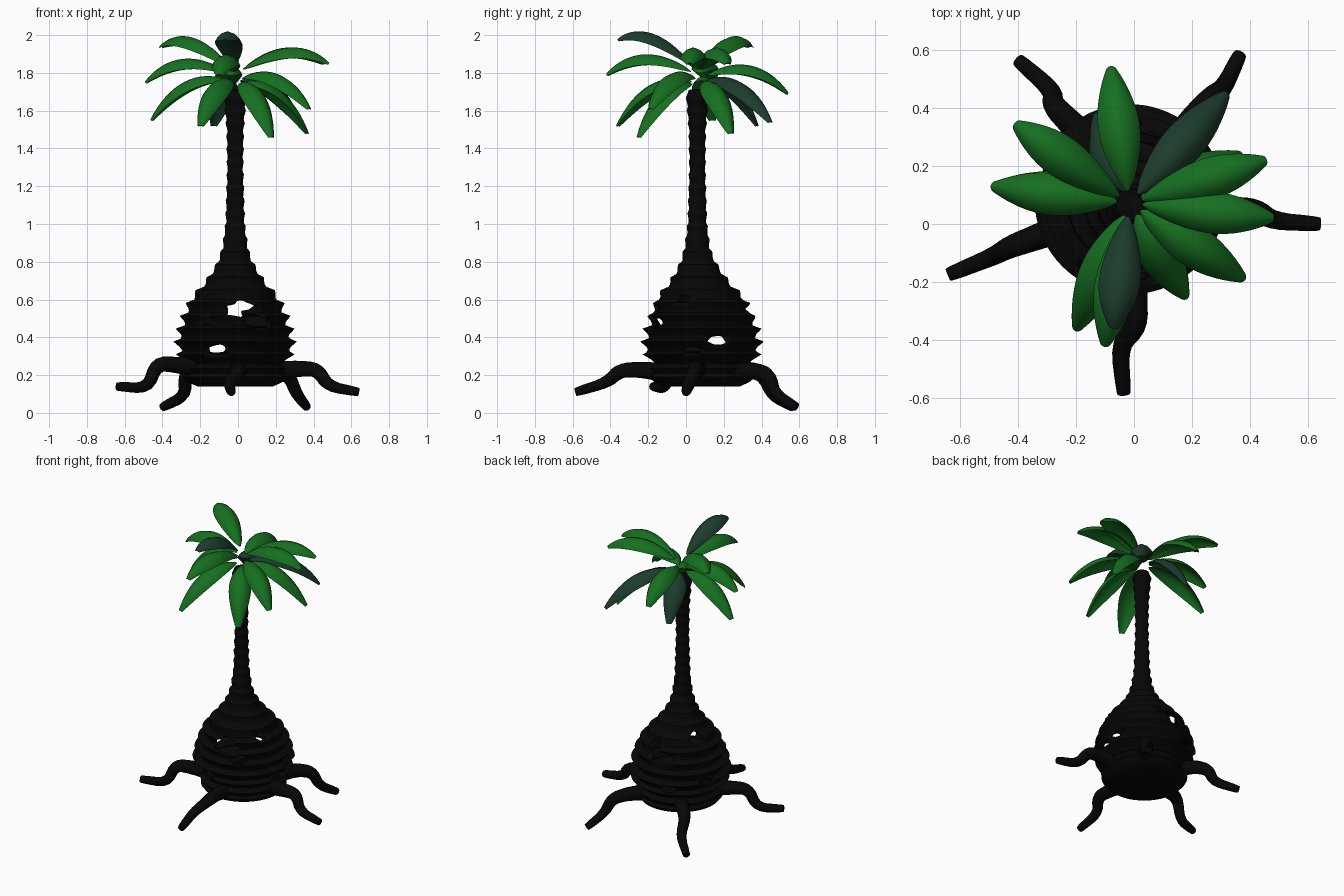
import bpy, bmesh, math
from mathutils import Vector

if "Cube" in bpy.data.objects:
    bpy.data.objects.remove(bpy.data.objects["Cube"])

AX, AY = -0.015, 0.06          # axis of the slim trunk
BY = 0.085                     # axis of the bulbous base


def material(name, rgb):
    m = bpy.data.materials.new(name)
    m.diffuse_color = (*rgb, 1)
    m.use_nodes = True
    m.node_tree.nodes["Principled BSDF"].inputs["Base Color"].default_value = m.diffuse_color
    return m


BARK = material("bark", (0.002, 0.002, 0.002))
GREEN = material("leaf_green", (0.008, 0.16, 0.015))
DARK = material("leaf_dark", (0.012, 0.045, 0.025))


def finish(bm, name, mat, angle):
    bmesh.ops.recalc_face_normals(bm, faces=bm.faces)
    me = bpy.data.meshes.new(name)
    bm.to_mesh(me)
    bm.free()
    ob = bpy.data.objects.new(name, me)
    bpy.context.collection.objects.link(ob)
    me.materials.append(mat)
    bpy.ops.object.select_all(action='DESELECT')
    ob.select_set(True)
    bpy.context.view_layer.objects.active = ob
    bpy.ops.object.shade_smooth_by_angle(angle=math.radians(angle))
    return ob


def sweep(name, path, section, mat):
    """Closed tube along path; section(t) gives (side, up) offsets."""
    bm = bmesh.new()
    rings, n = [], len(path)
    for i, p in enumerate(path):
        tan = (path[min(i + 1, n - 1)] - path[max(i - 1, 0)]).normalized()
        side = tan.cross(Vector((0, 0, 1))).normalized()
        up = side.cross(tan)
        rings.append([bm.verts.new(p + side * s + up * u) for s, u in section(i / (n - 1))])
    k = len(rings[0])
    for a, b in zip(rings, rings[1:]):
        for j in range(k):
            bm.faces.new((a[j], a[(j + 1) % k], b[(j + 1) % k], b[j]))
    bm.faces.new(rings[0])
    bm.faces.new(rings[-1])
    return finish(bm, name, mat, 60)


# Trunk: outer radius against height, bulbous below and slim above
ENV = [(.25, .285), (.34, .33), (.41, .325), (.48, .305), (.55, .28), (.62, .24),
       (.68, .18), (.74, .135), (.80, .098), (.87, .073), (1.0, .054), (1.3, .045),
       (1.5, .048), (1.66, .062), (1.74, .055)]


def env(z):
    for (z0, r0), (z1, r1) in zip(ENV, ENV[1:]):
        if z <= z1:
            return r0 + (r1 - r0) * max(0, (z - z0) / (z1 - z0))
    return ENV[-1][1]


def axis_y(z):
    return BY + (AY - BY) * min(1, max(0, (z - .5) / .35))


profile = [(.001, .14), (.20, .14), (.255, .165), (.275, .19), (.262, .21), (.28, .235)]
z = .26
while z < 1.68:
    for dz, cut in ((0, .14), (.012, .13), (.024, .10), (.036, .05), (.05, 0), (.06, .08)):
        profile.append((env(z + dz) * (1 - cut), z + dz))
    z += .068
profile += [(.045, 1.71), (.001, 1.715)]

# Openings in the hollow base: angle, height, half-angle, half-height
HOLES = [(-82, .55, 20, .05), (-63, .48, 15, .03), (-107, .33, 13, .03), (-23, .60, 10, .025),
         (15, .38, 12, .03), (-10, .33, 8, .02), (78, .58, 14, .035), (98, .52, 16, .045),
         (110, .34, 12, .025), (155, .64, 14, .035), (163, .38, 13, .03), (-125, .49, 10, .025)]


def in_hole(c):
    ang = math.degrees(math.atan2(c.y - axis_y(c.z), c.x - AX))
    return any((((ang - a + 180) % 360 - 180) / da) ** 2 + ((c.z - h) / dh) ** 2 < 1
               for a, h, da, dh in HOLES)


bm = bmesh.new()
SEG = 72
rings = [[bm.verts.new((AX + r * math.cos(2 * math.pi * j / SEG),
                        axis_y(zz) + r * math.sin(2 * math.pi * j / SEG), zz)) for j in range(SEG)]
         for r, zz in profile]
for a, b in zip(rings, rings[1:]):
    for j in range(SEG):
        bm.faces.new((a[j], a[(j + 1) % SEG], b[(j + 1) % SEG], b[j]))
bm.faces.new(rings[0])
bm.faces.new(rings[-1])
bmesh.ops.recalc_face_normals(bm, faces=bm.faces)
bmesh.ops.delete(bm, geom=[f for f in bm.faces if in_hole(f.calc_center_median())],
                 context='FACES')
# round off the stepped rims of the openings
for _ in range(3):
    rim = [v for v in bm.verts if v.is_boundary]
    new = {v: sum((e.other_vert(v).co for e in v.link_edges if e.is_boundary), Vector()) /
           sum(e.is_boundary for e in v.link_edges) for v in rim}
    for v, co in new.items():
        v.co = v.co.lerp(co, .5)
trunk = finish(bm, "trunk", BARK, 40)
mod = trunk.modifiers.new("shell", 'SOLIDIFY')
mod.thickness = .012
mod.offset = -1

# Roots: bent tapering limbs
ROOTS = {
    "root_right": [(.18, .06, .22), (.32, .05, .235), (.42, .05, .23), (.48, .01, .14), (.64, .0, .11)],
    "root_back_right": [(.12, .24, .21), (.20, .36, .225), (.27, .44, .20), (.31, .47, .10), (.365, .585, .03)],
    "root_back_left": [(-.13, .25, .21), (-.21, .34, .23), (-.28, .41, .20), (-.28, .46, .09), (-.40, .565, .03)],
    "root_left": [(-.18, .01, .23), (-.32, -.04, .255), (-.43, -.08, .26), (-.48, -.11, .13), (-.64, -.175, .14)],
    "root_front": [(.0, -.1, .21), (.0, -.24, .23), (.01, -.35, .225), (-.05, -.42, .16), (-.035, -.585, .11)],
}
for name, pts in ROOTS.items():
    path = [Vector(p) for p in pts]
    for _ in range(2):          # round the bends
        cut = [path[0]]
        for p, q in zip(path, path[1:]):
            cut += [p.lerp(q, .22), p.lerp(q, .78)]
        path = cut + [path[-1]]
    sweep(name, path, lambda t: [((.055 - .033 * t) * math.cos(math.pi * j / 5),
                                  (.055 - .033 * t) * math.sin(math.pi * j / 5))
                                 for j in range(10)], BARK)


# Leaves: arching blades with drooping edges, given by their tips
def blade(t):
    w = .006 + .066 * math.sin(math.pi * min(1, t ** .95 * .97)) ** .75
    pts = []
    for j in range(12):
        a = math.pi * j / 6
        c = math.cos(a)
        pts.append((w * c, .2 * w * math.sin(a) + w * (.1 - .6 * c * c)))
    return pts


TIPS = [(-.08, .54, 1.69, GREEN), (.32, .45, 1.54, DARK), (.455, .22, 1.85, GREEN),
        (.37, .24, 1.48, GREEN), (.48, .02, 1.85, GREEN), (.38, -.19, 1.61, GREEN),
        (.18, -.255, 1.46, GREEN), (-.07, -.36, 1.975, DARK), (-.10, -.42, 1.79, GREEN),
        (-.20, -.365, 1.52, GREEN), (-.49, .13, 1.75, GREEN), (-.41, .345, 1.94, GREEN),
        (-.46, .14, 1.55, GREEN), (-.13, .38, 1.52, DARK)]
for i, (x, y, z, mat) in enumerate(TIPS):
    tip = Vector((x, y, z))
    zb = 1.74 + (z - 1.45) * .2
    out = Vector((x - AX, y - AY, 0))
    base = Vector((AX, AY + .01, zb)) + out.normalized() * .045
    ctrl = Vector((AX, AY, (zb + z) / 2 + .155)) + out * .62
    path = []
    for k in range(17):
        t = k / 16
        path.append(base * (1 - t) ** 2 + ctrl * 2 * t * (1 - t) + tip * t * t)
    sweep(f"leaf_{i + 1}", path, blade, mat)
